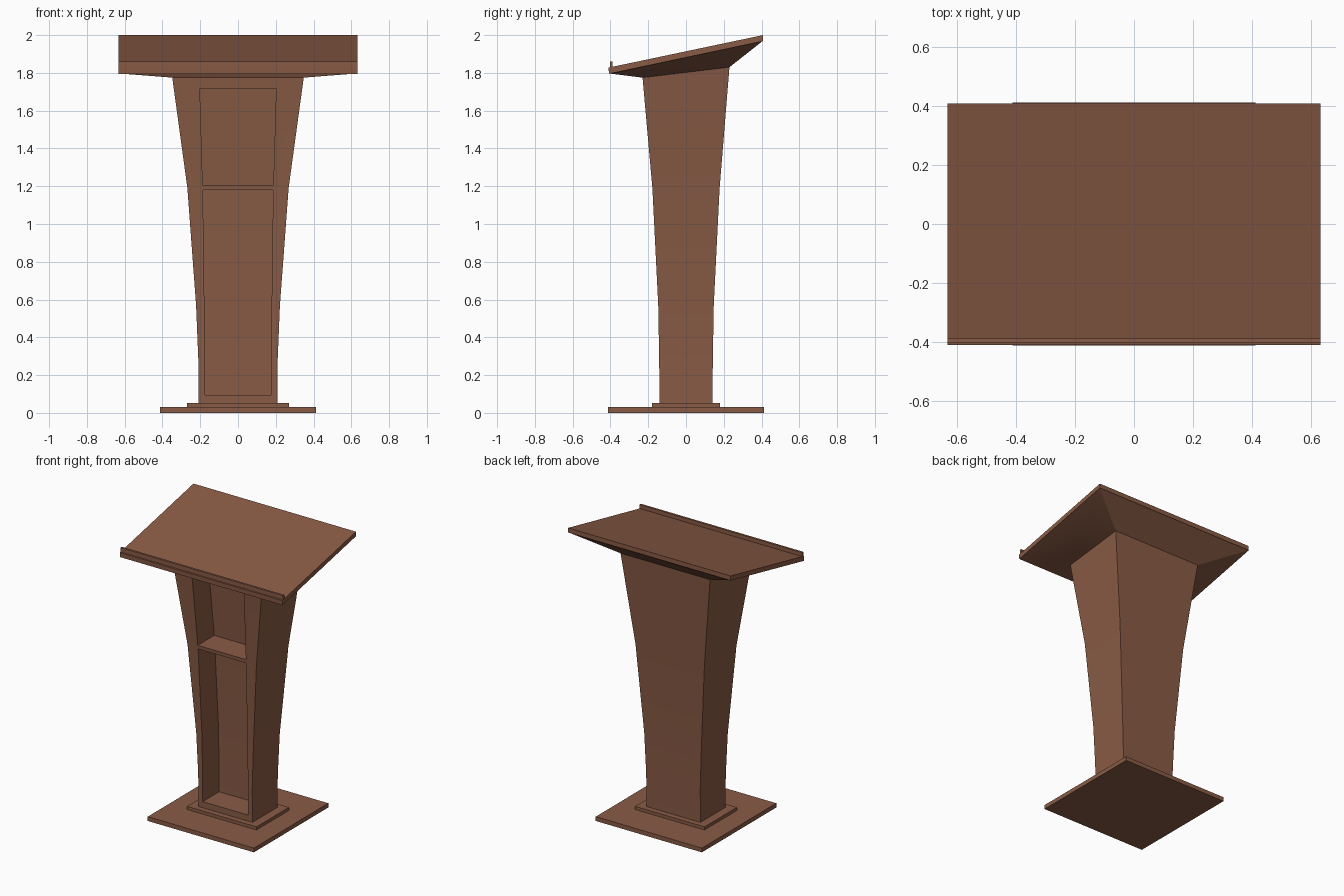
import bpy, bmesh

if "Cube" in bpy.data.objects:
    bpy.data.objects.remove(bpy.data.objects["Cube"])

wood = bpy.data.materials.new("wood")
wood.diffuse_color = (0.25, 0.105, 0.06, 1)
wood.use_nodes = True
wood.node_tree.nodes["Principled BSDF"].inputs["Base Color"].default_value = wood.diffuse_color


def loft(name, rings):
    """Closed solid through a stack of four-cornered rings."""
    bm = bmesh.new()
    vs = [[bm.verts.new(p) for p in r] for r in rings]
    bm.faces.new(vs[0][::-1])
    bm.faces.new(vs[-1])
    for a, b in zip(vs, vs[1:]):
        for i in range(4):
            j = (i + 1) % 4
            bm.faces.new((a[i], a[j], b[j], b[i]))
    bmesh.ops.recalc_face_normals(bm, faces=bm.faces)
    me = bpy.data.meshes.new(name)
    bm.to_mesh(me)
    bm.free()
    me.materials.append(wood)
    ob = bpy.data.objects.new(name, me)
    bpy.context.collection.objects.link(ob)
    return ob


def ring(x, y0, y1, z0, z1=None):
    """Rectangle ring: front edge at (y0, z0), back edge at (y1, z1)."""
    z1 = z0 if z1 is None else z1
    return [(-x, y0, z0), (x, y0, z0), (x, y1, z1), (-x, y1, z1)]


def activate(ob):
    bpy.ops.object.select_all(action='DESELECT')
    ob.select_set(True)
    bpy.context.view_layer.objects.active = ob


# Column profile: height, half width, half depth
PROFILE = [(0.05, 0.21, 0.14), (0.28, 0.21, 0.142), (0.57, 0.222, 0.147),
           (1.19, 0.268, 0.178), (1.775, 0.348, 0.23)]


def half_depth(z):
    for (za, _, da), (zb, _, db) in zip(PROFILE, PROFILE[1:]):
        if z <= zb:
            return da + (db - da) * (z - za) / (zb - za)
    return PROFILE[-1][2]


# Foot plate and plinth
loft("foot_plate", [ring(0.413, -0.413, 0.413, z) for z in (0, 0.03)])
loft("plinth", [ring(0.27, -0.18, 0.18, z) for z in (0.028, 0.052)])

# Tapered column, top cut on a slope
rings = [ring(x, -y, y, z) for z, x, y in PROFILE[:-1]]
rings.append(ring(0.348, -0.23, 0.23, 1.775, 1.83))
column = loft("column", rings)


# Two open compartments in the front, following the column's front face
def carve(levels):
    rs = []
    for z, x in levels:
        y = -half_depth(z)
        rs.append(ring(x, y - 0.06, y + 0.183, z))
    cutter = loft("compartment_cutter", rs)
    cutter.hide_render = True
    mod = column.modifiers.new("compartment", 'BOOLEAN')
    mod.operation = 'DIFFERENCE'
    mod.solver = 'EXACT'
    mod.object = cutter
    activate(column)
    bpy.ops.object.modifier_apply(modifier=mod.name)
    bpy.data.objects.remove(cutter)


carve([(0.095, 0.176), (0.28, 0.176), (0.57, 0.178), (1.18, 0.186)])
carve([(1.206, 0.187), (1.718, 0.202)])

# Flared support under the desk
support = loft("desk_support", [ring(0.348, -0.23, 0.23, 1.775, 1.83),
                                ring(0.63, -0.408, 0.405, 1.797, 1.968)])

# Sloping desk top with a book ledge along its front
loft("desk_top", [ring(0.632, -0.408, 0.408, 1.795, 1.968),
                  ring(0.632, -0.41, 0.408, 1.828, 2.0)])
loft("book_ledge", [ring(0.632, -0.403, -0.388, z) for z in (1.82, 1.86)])

# Soft shading on the curved faces only
for ob in (column, support):
    activate(ob)
    bpy.ops.object.shade_smooth_by_angle(angle=0.5)
